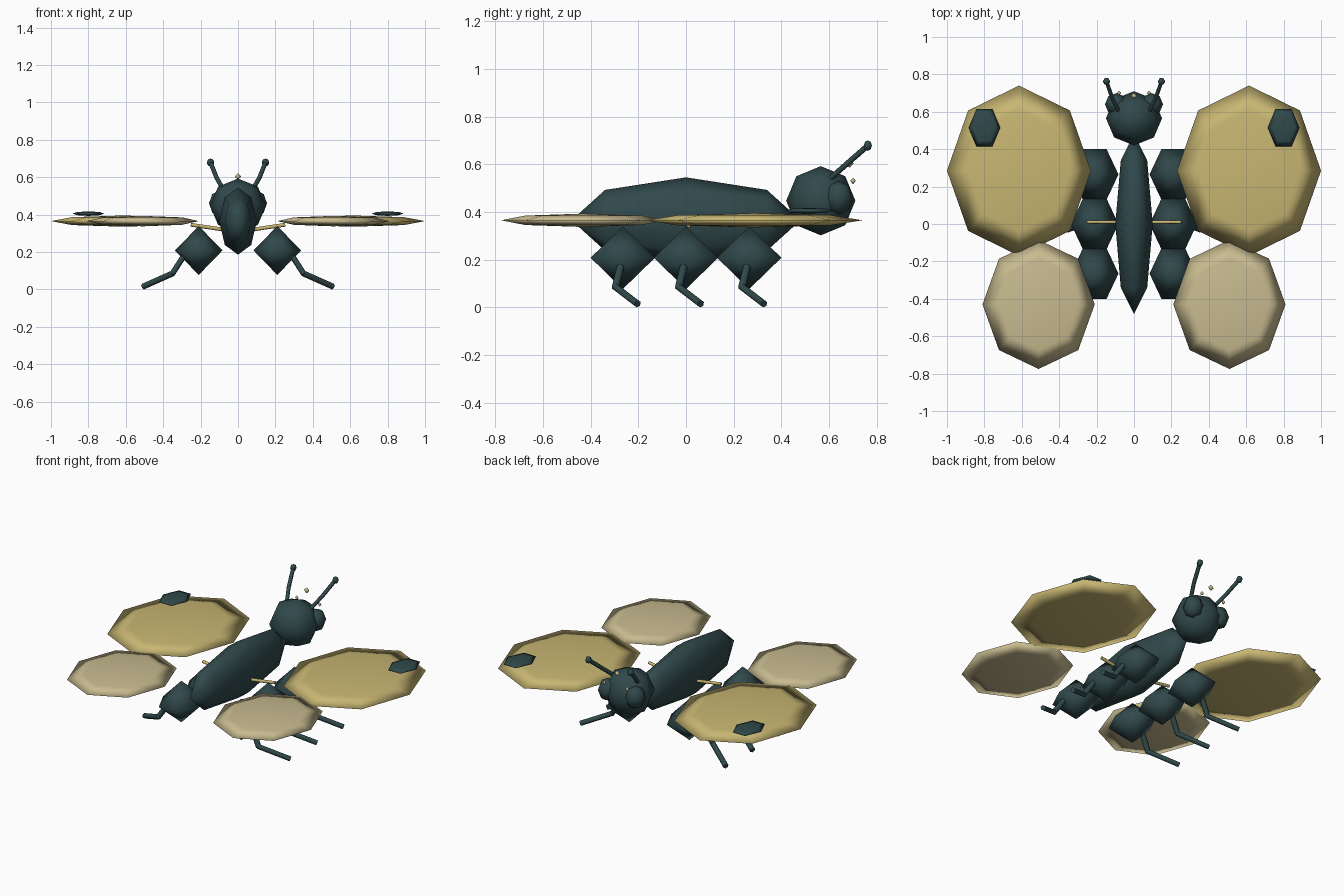
import bpy, bmesh, math
from mathutils import Matrix, Vector

if "Cube" in bpy.data.objects:
    bpy.data.objects.remove(bpy.data.objects["Cube"])


def material(name, rgb):
    m = bpy.data.materials.new(name)
    m.diffuse_color = (*rgb, 1)
    m.use_nodes = True
    m.node_tree.nodes["Principled BSDF"].inputs["Base Color"].default_value = m.diffuse_color
    return m


DARK = material("dark teal", (0.030, 0.066, 0.070))
GOLD = material("gold", (0.58, 0.47, 0.17))
CREAM = material("pale cream", (0.58, 0.50, 0.28))


def finish(bm, name, mat):
    bmesh.ops.recalc_face_normals(bm, faces=bm.faces)
    for f in bm.faces:
        f.smooth = True
    me = bpy.data.meshes.new(name)
    bm.to_mesh(me)
    bm.free()
    me.materials.append(mat)
    ob = bpy.data.objects.new(name, me)
    bpy.context.collection.objects.link(ob)
    return ob


def ellipsoid(name, mat, centre, radii, sides=8, rings=4, lengthwise=False):
    """Low-poly sphere; lengthwise puts the poles along y."""
    bm = bmesh.new()
    bmesh.ops.create_uvsphere(bm, u_segments=sides, v_segments=rings, radius=1)
    turn = Matrix.Rotation(math.pi / 2, 4, 'Z')
    if lengthwise:
        turn = Matrix.Rotation(math.pi / 2, 4, 'X') @ turn
    place = Matrix.Translation(centre) @ Matrix.Diagonal((*radii, 1))
    bmesh.ops.transform(bm, matrix=place @ turn, verts=bm.verts)
    return finish(bm, name, mat)


def rod(name, mat, points, radius):
    """Chain of six-sided cylinders through the points."""
    bm = bmesh.new()
    for a, b in zip(points, points[1:]):
        a, b = Vector(a), Vector(b)
        d = b - a
        m = Matrix.Translation((a + b) / 2) @ d.to_track_quat('Z', 'Y').to_matrix().to_4x4()
        bmesh.ops.create_cone(bm, cap_ends=True, segments=6, radius1=radius,
                              radius2=radius, depth=d.length + radius * 0.5, matrix=m)
    ob = finish(bm, name, mat)
    for p in ob.data.polygons:          # flat end caps
        p.use_smooth = len(p.vertices) == 4
    return ob


# Body and head
ellipsoid("body", DARK, (0, 0, 0.365), (0.10, 0.48, 0.18), lengthwise=True)
ellipsoid("head", DARK, (0, 0.565, 0.447), (0.15, 0.145, 0.145))
ellipsoid("forehead_bead", CREAM, (0, 0.685, 0.603), (0.018, 0.018, 0.018), 4, 2)

for side, s in (("left", -1), ("right", 1)):
    # Eyes with a bead in front
    ellipsoid(side + "_eye", DARK, (s * 0.095, 0.64, 0.46), (0.06, 0.06, 0.07))
    ellipsoid(side + "_eye_bead", CREAM, (s * 0.08, 0.70, 0.53), (0.012, 0.012, 0.014), 4, 2)

    # Antenna with a knob
    tip = (s * 0.147, 0.762, 0.678)
    rod(side + "_antenna", DARK,
        [(s * 0.085, 0.61, 0.545), (s * 0.115, 0.67, 0.598), tip], 0.012)
    ellipsoid(side + "_antenna_knob", DARK, tip, (0.02, 0.02, 0.022), 6, 4)

    # Wings, spot and wing strut
    ellipsoid(side + "_front_wing", GOLD, (s * 0.615, 0.285, 0.365), (0.385, 0.455, 0.03))
    ellipsoid(side + "_hind_wing", CREAM, (s * 0.51, -0.43, 0.365), (0.30, 0.345, 0.028))
    ellipsoid(side + "_wing_spot", DARK, (s * 0.80, 0.515, 0.405), (0.085, 0.115, 0.012), 6, 4)
    rod(side + "_wing_strut", GOLD, [(s * 0.08, 0.01, 0.32), (s * 0.25, 0.01, 0.345)], 0.01)

    # Three hips with bent legs
    for pos, y in (("rear", -0.265), ("middle", 0), ("front", 0.265)):
        ellipsoid(f"{side}_{pos}_hip", DARK, (s * 0.21, y, 0.208),
                  (0.127, 0.135 / math.sin(math.pi / 3), 0.131), 6, 2)
        rod(f"{side}_{pos}_leg", DARK,
            [(s * 0.27, y, 0.21), (s * 0.35, y - 0.03, 0.085), (s * 0.505, y + 0.06, 0.016)], 0.016)
